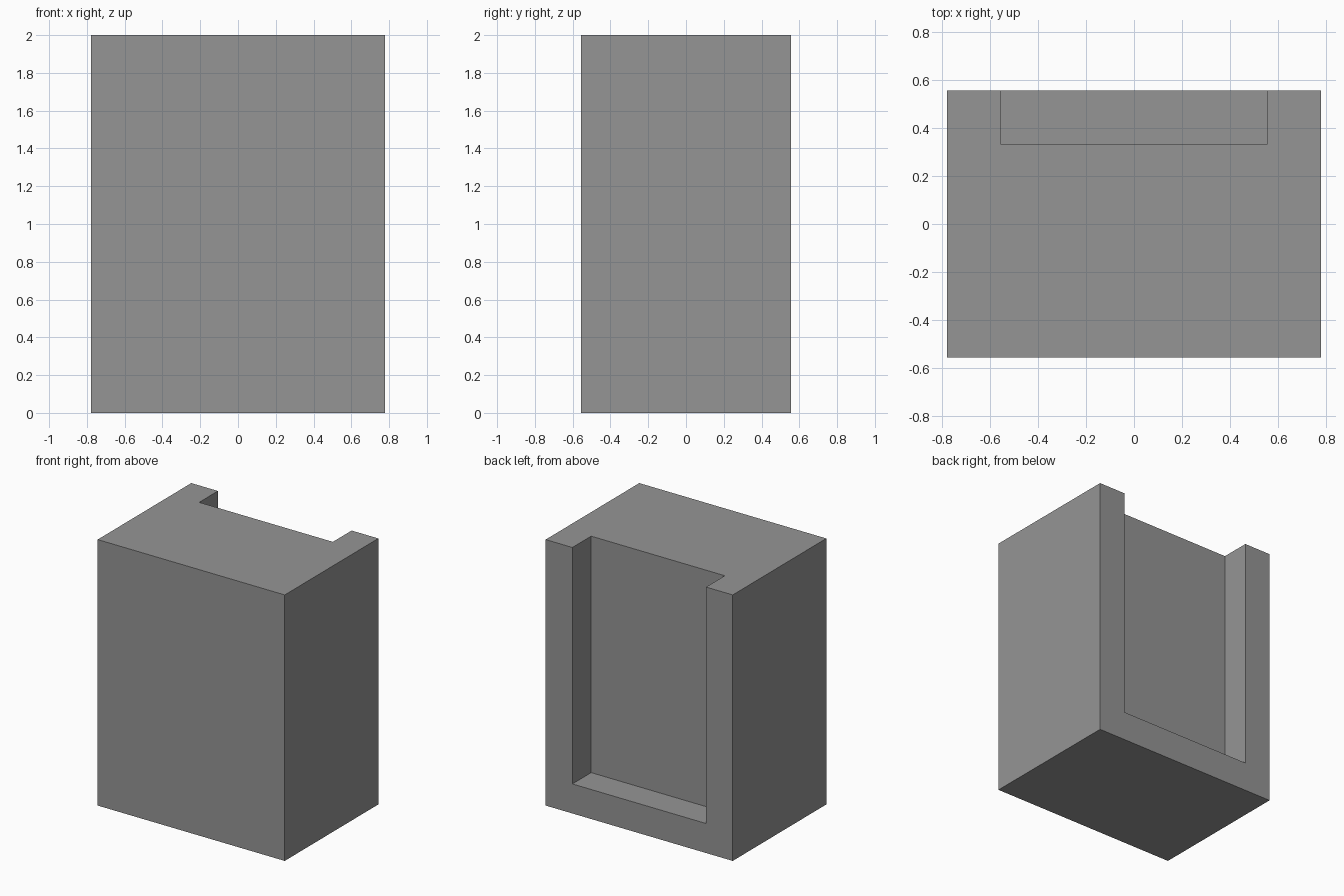
import bpy
import bmesh

# Remove the default cube
old = bpy.data.objects.get("Cube")
if old:
    bpy.data.objects.remove(old, do_unlink=True)

HALF_W, HALF_D, HEIGHT = 0.778, 0.556, 2.0
RECESS_HALF_W, RECESS_Y, RECESS_FLOOR = 0.556, 0.333, 0.222

# Plain grey material
grey = bpy.data.materials.new("plain_grey")
grey.use_nodes = True
colour = (0.3, 0.3, 0.3, 1)
grey.diffuse_color = colour
grey.node_tree.nodes["Principled BSDF"].inputs["Base Color"].default_value = colour


def extrude_profile(bm, profile, z0, z1):
    """Raise a flat outline into a closed prism and return its top face."""
    base = bm.faces.new([bm.verts.new((x, y, z0)) for x, y in profile])
    ext = bmesh.ops.extrude_face_region(bm, geom=[base], use_keep_orig=True)
    verts = [g for g in ext["geom"] if isinstance(g, bmesh.types.BMVert)]
    bmesh.ops.translate(bm, verts=verts, vec=(0, 0, z1 - z0))
    bmesh.ops.recalc_face_normals(bm, faces=bm.faces)


def make_block(name, profile, z0, z1):
    bm = bmesh.new()
    extrude_profile(bm, profile, z0, z1)
    mesh = bpy.data.meshes.new(name)
    bm.to_mesh(mesh)
    bm.free()
    mesh.materials.append(grey)
    obj = bpy.data.objects.new(name, mesh)
    bpy.context.collection.objects.link(obj)
    return obj


def rectangle(half_w, y0, y1):
    return [(-half_w, y0), (half_w, y0), (half_w, y1), (-half_w, y1)]


# Solid body
body = make_block("body", rectangle(HALF_W, -HALF_D, HALF_D), 0, HEIGHT)

# Recess in the back, open at the top, above a low sill
cutter = make_block("recess_cutter",
                    rectangle(RECESS_HALF_W, RECESS_Y, HALF_D + 0.2),
                    RECESS_FLOOR, HEIGHT + 0.2)
cutter.hide_render = True
cutter.hide_set(True)
cutter.display_type = 'WIRE'

cut = body.modifiers.new("recess", 'BOOLEAN')
cut.operation = 'DIFFERENCE'
cut.solver = 'EXACT'
cut.object = cutter
